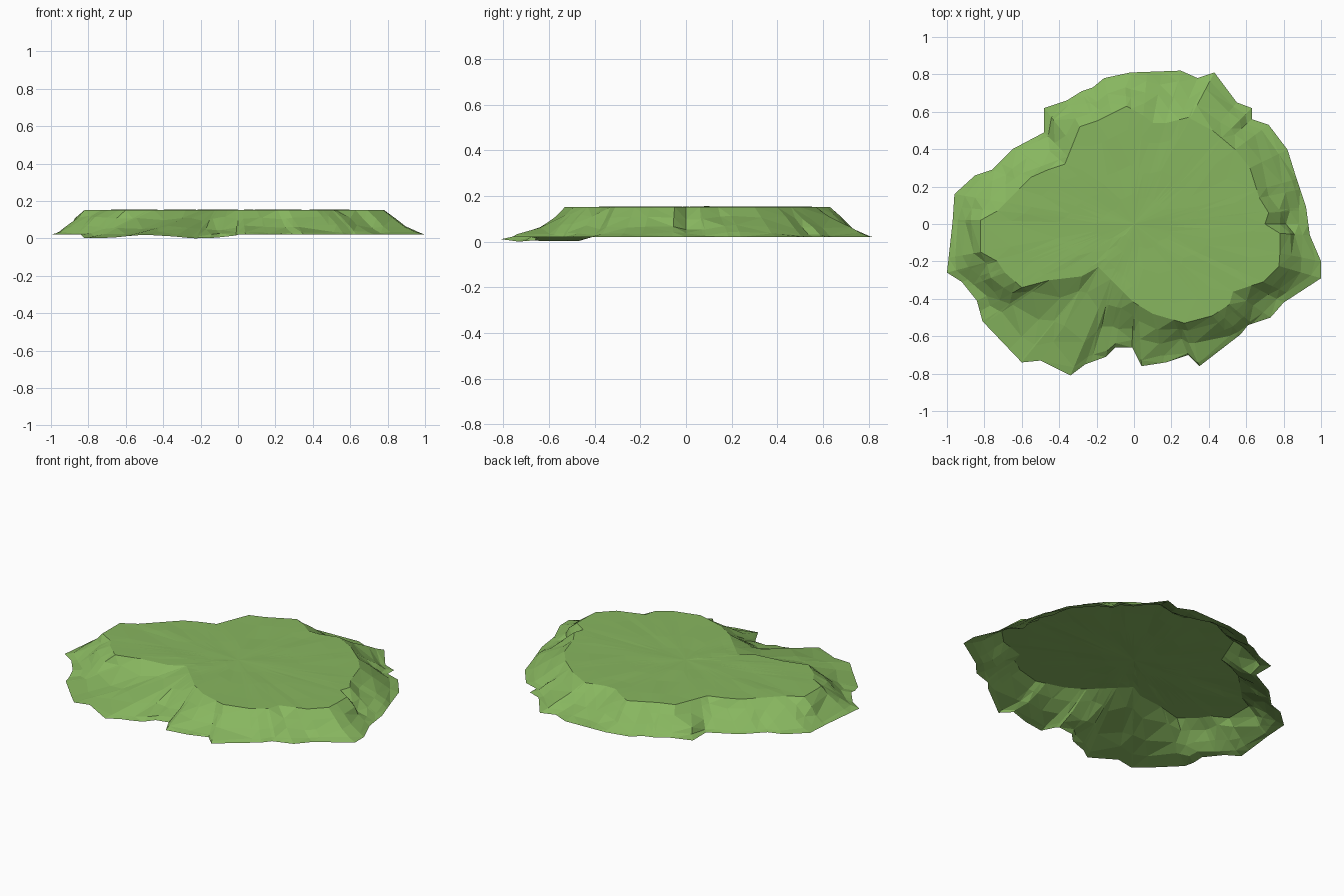
import bpy
import bmesh
from math import atan2, cos, sin, pi
from mathutils import Vector, noise

cube = bpy.data.objects.get("Cube")
if cube:
    bpy.data.objects.remove(cube)

# Foot of the mound, counter-clockwise
FOOT = [(1, -.29), (1, -.2), (.94, -.06), (.92, .09), (.87, .24), (.82, .4), (.72, .53),
        (.63, .56), (.63, .62), (.55, .65), (.43, .81), (.34, .78), (.25, .82), (-.02, .81),
        (-.16, .78), (-.22, .73), (-.28, .71), (-.36, .66), (-.48, .62), (-.48, .49),
        (-.65, .4), (-.76, .29), (-.85, .26), (-.96, .16), (-.97, .01), (-1, -.26),
        (-.92, -.31), (-.84, -.41), (-.81, -.52), (-.6, -.74), (-.5, -.73), (-.34, -.81),
        (-.26, -.75), (-.15, -.71), (-.1, -.66), (-.01, -.66), (.04, -.76), (.17, -.74),
        (.29, -.7), (.35, -.76), (.57, -.59), (.61, -.54), (.73, -.5), (.8, -.42)]

# Rim of the flat top, counter-clockwise
RIM = [(.78, -.22), (.78, -.05), (.7, 0), (.72, .06), (.67, .14), (.62, .3), (.54, .4),
       (.42, .5), (.29, .57), (.17, .54), (.1, .54), (.05, .58), (-.04, .63), (-.2, .55),
       (-.29, .52), (-.37, .32), (-.46, .29), (-.55, .25), (-.73, .07), (-.82, .02),
       (-.82, -.15), (-.73, -.2), (-.69, -.26), (-.6, -.34), (-.45, -.3), (-.28, -.28),
       (-.19, -.23), (-.1, -.32), (0, -.42), (.1, -.48), (.27, -.53), (.42, -.49),
       (.51, -.43), (.53, -.36), (.69, -.31)]


def hit(outline, angle):
    """Point where a ray from the centre meets the outline."""
    d = Vector((cos(angle), sin(angle)))
    best = 0
    for i, p in enumerate(outline):
        a, b = Vector(outline[i - 1]), Vector(p)
        e = b - a
        den = d.cross(e)
        if abs(den) < 1e-9:
            continue
        dist, along = a.cross(e) / den, a.cross(d) / den
        if dist > 0 and -1e-4 <= along <= 1.0001:
            best = max(best, dist)
    return d * best


def bump(p, scale, size, seed):
    return size * noise.noise(Vector((p.x * scale, p.y * scale, seed)))


def foot_height(p):
    # The front of the foot dips at two places
    if p.x < 0 and p.y < -.45:
        return .02 - .02 * cos(pi * (p.x + .2) / .55) ** 2
    return .02


# Shared spokes, so that both outlines keep their corners
angles = []
for a in sorted(atan2(y, x) for x, y in FOOT + RIM):
    if not angles or a - angles[-1] > .008:
        angles.append(a)
count = len(angles)

bm = bmesh.new()
rings = []

# Sloping sides: share of the way outwards, share of the height
for share, height in ((1, 0), (.84, .09), (.58, .33), (.28, .68), (0, 1)):
    ring = []
    for a in angles:
        foot, rim = hit(FOOT, a), hit(RIM, a)
        shift = 0 if share in (0, 1) else bump(foot, 6, .16, share * 9)
        p = rim.lerp(foot, share + shift)
        low = foot_height(foot)
        z = low + (.152 - low) * height
        if 0 < share < 1:
            z += bump(p, 7, .02, 4)
        ring.append(bm.verts.new((p.x, p.y, max(z, 0))))
    rings.append(ring)

# Nearly flat top
for share in (.8, .5, .25):
    ring = []
    for a in angles:
        p = hit(RIM, a) * share
        ring.append(bm.verts.new((p.x, p.y, .152 + bump(p, 8, .004, 2))))
    rings.append(ring)

for outer, inner in zip(rings, rings[1:]):
    for i in range(count):
        bm.faces.new((outer[i - 1], outer[i], inner[i], inner[i - 1]))
centre = bm.verts.new((0, 0, .152))
for i in range(count):
    bm.faces.new((rings[-1][i - 1], rings[-1][i], centre))
bmesh.ops.triangulate(bm, faces=bm.faces[:], quad_method='SHORT_EDGE')

mesh = bpy.data.meshes.new("grass_mound")
bm.to_mesh(mesh)
bm.free()

grass = bpy.data.materials.new("grass_green")
grass.use_nodes = True
green = (.245, .47, .115, 1)
grass.diffuse_color = green
grass.node_tree.nodes["Principled BSDF"].inputs["Base Color"].default_value = green
mesh.materials.append(grass)

mound = bpy.data.objects.new("grass_mound", mesh)
bpy.context.collection.objects.link(mound)
